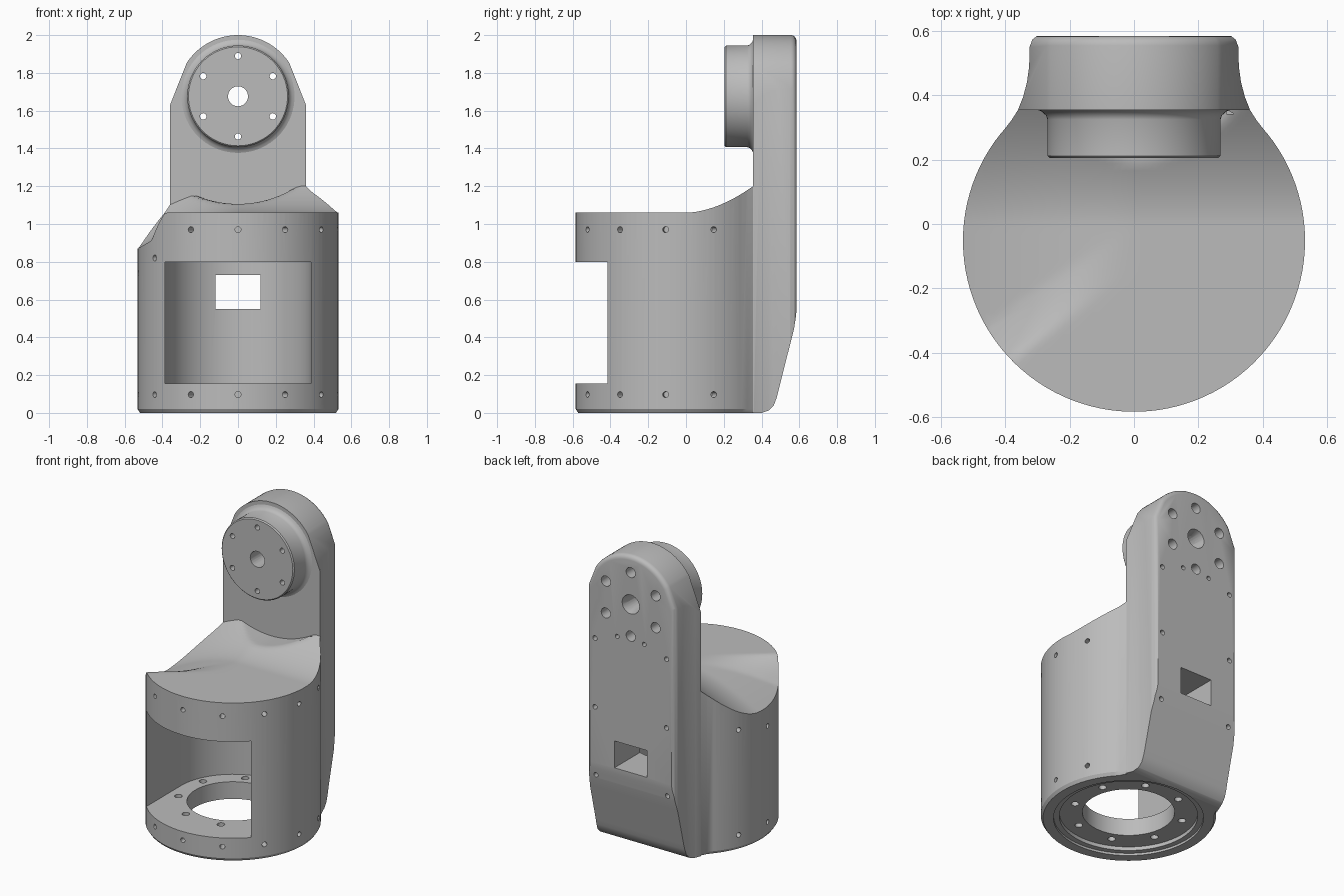
import bpy, bmesh, math
from mathutils import Vector, Matrix

if "Cube" in bpy.data.objects:
    bpy.data.objects.remove(bpy.data.objects["Cube"])

grey = bpy.data.materials.new("plain grey")
grey.use_nodes = True
grey.diffuse_color = (0.5, 0.5, 0.5, 1)
grey.node_tree.nodes["Principled BSDF"].inputs["Base Color"].default_value = (0.5, 0.5, 0.5, 1)

R, CY = 0.532, -0.052          # housing radius and axis
HUB_Z, HUB_R = 1.676, 0.213    # hub axis height and bolt circle


def finish(name, bm):
    bmesh.ops.recalc_face_normals(bm, faces=bm.faces)
    mesh = bpy.data.meshes.new(name)
    bm.to_mesh(mesh)
    bm.free()
    mesh.materials.append(grey)
    ob = bpy.data.objects.new(name, mesh)
    bpy.context.collection.objects.link(ob)
    return ob


def prism(name, points, push, round_end=0):
    """Extrude a closed outline along a vector, optionally rounding the far rim."""
    bm = bmesh.new()
    face = bm.faces.new([bm.verts.new(p) for p in points])
    out = bmesh.ops.extrude_face_region(bm, geom=[face], use_keep_orig=True)["geom"]
    bmesh.ops.translate(bm, vec=push, verts=[g for g in out if isinstance(g, bmesh.types.BMVert)])
    if round_end:
        rim = [g for g in out if isinstance(g, bmesh.types.BMEdge)]
        bmesh.ops.bevel(bm, geom=rim, offset=round_end, segments=4, profile=0.5, affect='EDGES')
    return finish(name, bm)


def rods(name, specs, segments=20):
    """Cylinders or cones, each given as start, end, start radius, end radius."""
    bm = bmesh.new()
    for a, b, r1, r2 in specs:
        a, b = Vector(a), Vector(b)
        turn = (b - a).to_track_quat('Z', 'Y').to_matrix().to_4x4()
        bmesh.ops.create_cone(bm, cap_ends=True, segments=segments, radius1=r1, radius2=r2,
                              depth=(b - a).length,
                              matrix=Matrix.Translation((a + b) / 2) @ turn)
    return finish(name, bm)


def box(name, lo, hi):
    (x0, y0, z0), (x1, y1, z1) = lo, hi
    return prism(name, [(x0, y0, z0), (x1, y0, z0), (x1, y1, z0), (x0, y1, z0)], (0, 0, z1 - z0))


def cut(target, cutters, operation='DIFFERENCE'):
    for c in cutters:
        mod = target.modifiers.new("cut", 'BOOLEAN')
        mod.operation, mod.solver, mod.object = operation, 'EXACT', c
        dg = bpy.context.evaluated_depsgraph_get()
        mesh = bpy.data.meshes.new_from_object(target.evaluated_get(dg))
        target.modifiers.clear()
        target.data = mesh


def mirrored(points):
    return points + [(-x, y) for x, y in reversed(points)]


def smooth(ob):
    bpy.ops.object.select_all(action='DESELECT')
    ob.select_set(True)
    bpy.context.view_layer.objects.active = ob
    bpy.ops.object.shade_smooth_by_angle(angle=math.radians(32))


def top_height(x, y):
    """Scooped housing top: rises to the arm, drops to the right, clears the hub."""
    z = 1.06 + 0.14 * (max(y, 0) / 0.355) ** 1.8
    d = -0.59 * (x + 0.37) + 0.81 * (y + 0.41)
    if x < 0:
        z -= 0.19 * (-x / 0.53) ** 1.7 * min(1, max(0, d / 0.12))
    if abs(x) < 0.5:
        z = min(z, HUB_Z - math.sqrt(0.57 ** 2 - x * x))
    return z


# Housing: round plan with flared shoulders where it meets the arm
flare = [(0.405, 0.292), (0.381, 0.323), (0.36, 0.356)]
a0 = math.atan2(flare[0][1] - CY, flare[0][0])
half = [(R * math.cos(a), CY + R * math.sin(a))
        for a in (-math.pi / 2 + (a0 + math.pi / 2) * (i + 0.5) / 40 for i in range(40))]
plan = mirrored(half + flare)
bm = bmesh.new()
rings = []
for z, s in ((0, 0.975), (0.02, 1), (1.35, 1)):
    rings.append([bm.verts.new((x * s, y if y > 0.35 else CY + (y - CY) * s, z)) for x, y in plan])
for low, high in zip(rings, rings[1:]):
    for i in range(len(plan)):
        j = (i + 1) % len(plan)
        bm.faces.new((low[i], low[j], high[j], high[i]))
bm.faces.new(rings[0])
bm.faces.new(rings[-1])
housing = finish("housing", bm)

# Cutter with the scooped underside
bm = bmesh.new()
bmesh.ops.create_grid(bm, x_segments=56, y_segments=56, size=0.62)
for v in bm.verts:
    v.co.y -= 0.1
    v.co.z = top_height(v.co.x, v.co.y)
lid = bmesh.ops.extrude_face_region(bm, geom=bm.faces[:], use_keep_orig=True)["geom"]
for v in lid:
    if isinstance(v, bmesh.types.BMVert):
        v.co.z = 1.6
scoop = finish("scoop_cutter", bm)

# Cavity open to the front, cable window, base bore and stepped base recess
W = 0.387
cavity = prism("cavity_cutter",
               [(-W, -0.8, 0.155), (W, -0.8, 0.155)]
               + [(W * math.cos(math.pi * i / 40), CY + W * math.sin(math.pi * i / 40), 0.155)
                  for i in range(41)], (0, 0, 0.645))
window = box("window_cutter", (-0.12, 0.2, 0.55), (0.12, 0.8, 0.73))
bore = rods("bore_cutter", [((0, CY, -0.1), (0, CY, 0.3), 0.28, 0.28)], 64)
steps = [rods("step_cutter", [((0, CY, -0.1), (0, CY, d), r, r)], 64)
         for r, d in ((0.455, 0.015), (0.42, 0.04))]

# Screw holes around the housing and in the base
screws = []
for n in range(-4, 5):
    a = math.radians(28 * n)
    d = Vector((math.sin(a), -math.cos(a), 0))
    upper = {-2: 0.82, -3: 0.74, -4: 0.8}.get(n, 0.97)
    for z in (0.097, upper):
        c = Vector((0, CY, z))
        screws.append((c + d * 0.47, c + d * 0.6, 0.016, 0.016))
base_holes = []
for n in range(8):
    a = math.radians(45 * n + 22.5)
    x, y = 0.34 * math.cos(a), CY + 0.34 * math.sin(a)
    base_holes.append(((x, y, -0.05), (x, y, 0.25), 0.024, 0.024))
screw_cut = rods("screw_cutter", screws, 12)
base_cut = rods("base_hole_cutter", base_holes, 16)
cut(housing, [scoop, cavity, window, bore] + steps + [screw_cut, base_cut])

# Arm: front outline, clipped by its plan and by its side profile
arc = [(0.324 * math.cos(t), HUB_Z + 0.324 * math.sin(t))
       for t in (math.radians(33 + 57 * i / 16) for i in range(16))]
outline = mirrored([(0.36, 0), (0.36, 1.63)] + arc + [(0.001, 2.0)])
arm = prism("arm", [(x, 0.355, z) for x, z in outline], (0, 0.23, 0), 0.03)
arm_plan = mirrored([(0.361, 0.2), (0.361, 0.355), (0.345, 0.395), (0.333, 0.44), (0.326, 0.49),
                     (0.325, 0.55), (0.316, 0.574), (0.295, 0.59)])
plan_clip = prism("plan_clip", [(x, y, -0.1) for x, y in arm_plan], (0, 0, 2.3))
side = [(0.2, 0), (0.40, 0), (0.437, 0.012), (0.465, 0.04), (0.48, 0.08), (0.553, 0.37),
        (0.571, 0.44), (0.582, 0.51), (0.59, 0.6), (0.59, 2.1), (0.2, 2.1)]
side_clip = prism("side_clip", [(-0.6, y, z) for y, z in side], (1.2, 0, 0))
cut(arm, [plan_clip, side_clip], 'INTERSECT')

# Hub: turned disc with a small fillet at the arm
prof = [(0.205, 0.262), (0.212, 0.269), (0.325, 0.269), (0.338, 0.274), (0.35, 0.287), (0.356, 0.302)]
bm = bmesh.new()
verts = [bm.verts.new((0, y, HUB_Z)) for y in (0.205,)] + [bm.verts.new((r, y, HUB_Z)) for y, r in prof]
verts.append(bm.verts.new((0, 0.356, HUB_Z)))
edges = [bm.edges.new(p) for p in zip(verts, verts[1:])]
bmesh.ops.spin(bm, geom=verts + edges, cent=(0, 0, HUB_Z), axis=(0, 1, 0),
               angle=2 * math.pi, steps=72)
bmesh.ops.remove_doubles(bm, verts=bm.verts, dist=0.0005)
hub = finish("hub", bm)

# Through holes, counterbores and small screw holes on the arm
through = [((0, 0.1, HUB_Z), (0, 0.7, HUB_Z), 0.053, 0.053)]
sinks = [((0, 0.5, HUB_Z), (0, 0.6, HUB_Z), 0.05, 0.066)]
for n in range(6):
    a = math.radians(30 + 60 * n)
    x, z = HUB_R * math.cos(a), HUB_Z + HUB_R * math.sin(a)
    through.append(((x, 0.1, z), (x, 0.7, z), 0.017, 0.017))
    sinks.append(((x, 0.5, z), (x, 0.65, z), 0.034, 0.034))
for s in (-1, 1):
    sinks.append(((s * 0.1, 0.53, 1.435), (s * 0.1, 0.65, 1.435), 0.014, 0.014))
    for z in (0.46, 0.92, 1.38):
        sinks.append(((s * 0.265, 0.53, z), (s * 0.265, 0.65, z), 0.016, 0.016))
through_cut = rods("through_cutter", through, 24)
sink_cut = rods("sink_cutter", sinks, 24)
cut(arm, [window, bore] + steps + [through_cut, sink_cut])
cut(hub, [through_cut])

for ob in (housing, arm, hub):
    smooth(ob)
for ob in list(bpy.context.collection.objects):
    if "cutter" in ob.name or "clip" in ob.name:
        bpy.data.objects.remove(ob)
